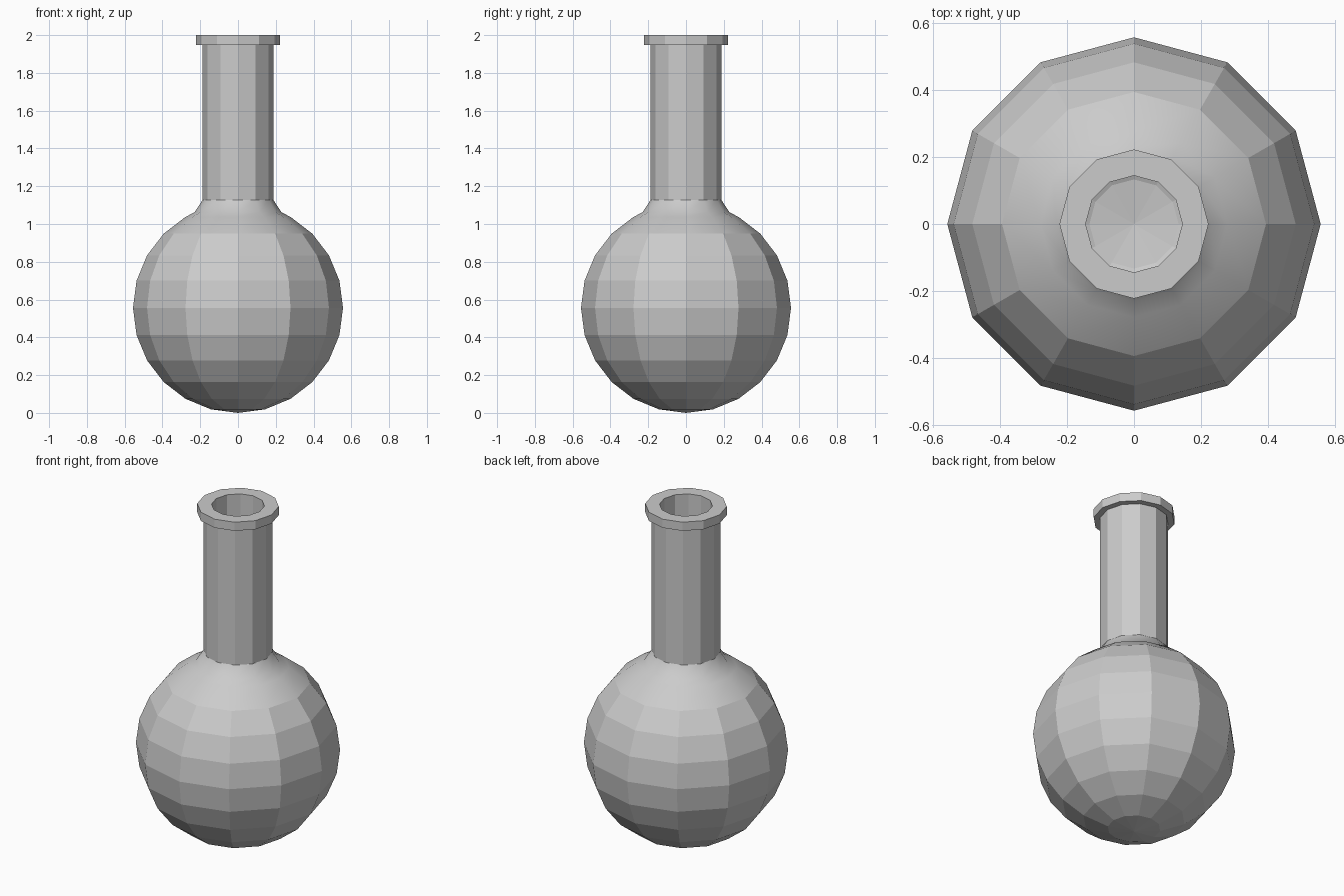
import bpy, bmesh
from math import sin, cos, pi, radians

if "Cube" in bpy.data.objects:
    bpy.data.objects.remove(bpy.data.objects["Cube"])

SIDES = 12
R, CZ, WALL = 0.556, 0.556, 0.043


def arc(radius, start, stop):
    """Bulb profile points every 15 degrees of latitude."""
    step = 15 if stop > start else -15
    return [(radius * cos(radians(a)), CZ + radius * sin(radians(a)))
            for a in range(start, stop + step, step)]


# Outer bulb, shoulder, neck and lip, then back down the inner wall
shoulder = [(0.23, 1.062), (0.187, 1.128)]
lip = [(0.187, 1.948), (0.222, 1.948), (0.222, 2.0), (0.144, 2.0)]
inner_shoulder = [(0.144, 1.11), (0.203, 1.025)]
profile = (arc(R, -75, 60) + shoulder + lip
           + inner_shoulder + arc(R - WALL, 60, -75))

bm = bmesh.new()
rings = [[bm.verts.new((r * cos(2 * pi * i / SIDES), r * sin(2 * pi * i / SIDES), z))
          for i in range(SIDES)] for r, z in profile]
for k, (a, b) in enumerate(zip(rings, rings[1:])):
    for i in range(SIDES):
        j = (i + 1) % SIDES
        f = bm.faces.new((a[i], a[j], b[j], b[i]))
        f.smooth = k in (8, 9, 10)      # soft shoulder, facets elsewhere

# Pole fans closing the outer and inner bottom
for ring, z, outer in ((rings[0], CZ - R, True), (rings[-1], CZ - R + WALL, False)):
    pole = bm.verts.new((0, 0, z))
    for i in range(SIDES):
        j = (i + 1) % SIDES
        bm.faces.new((pole, ring[j], ring[i]) if outer else (pole, ring[i], ring[j]))

bmesh.ops.recalc_face_normals(bm, faces=bm.faces)
mesh = bpy.data.meshes.new("round_flask")
bm.to_mesh(mesh)
bm.free()
bpy.context.collection.objects.link(bpy.data.objects.new("round_flask", mesh))
